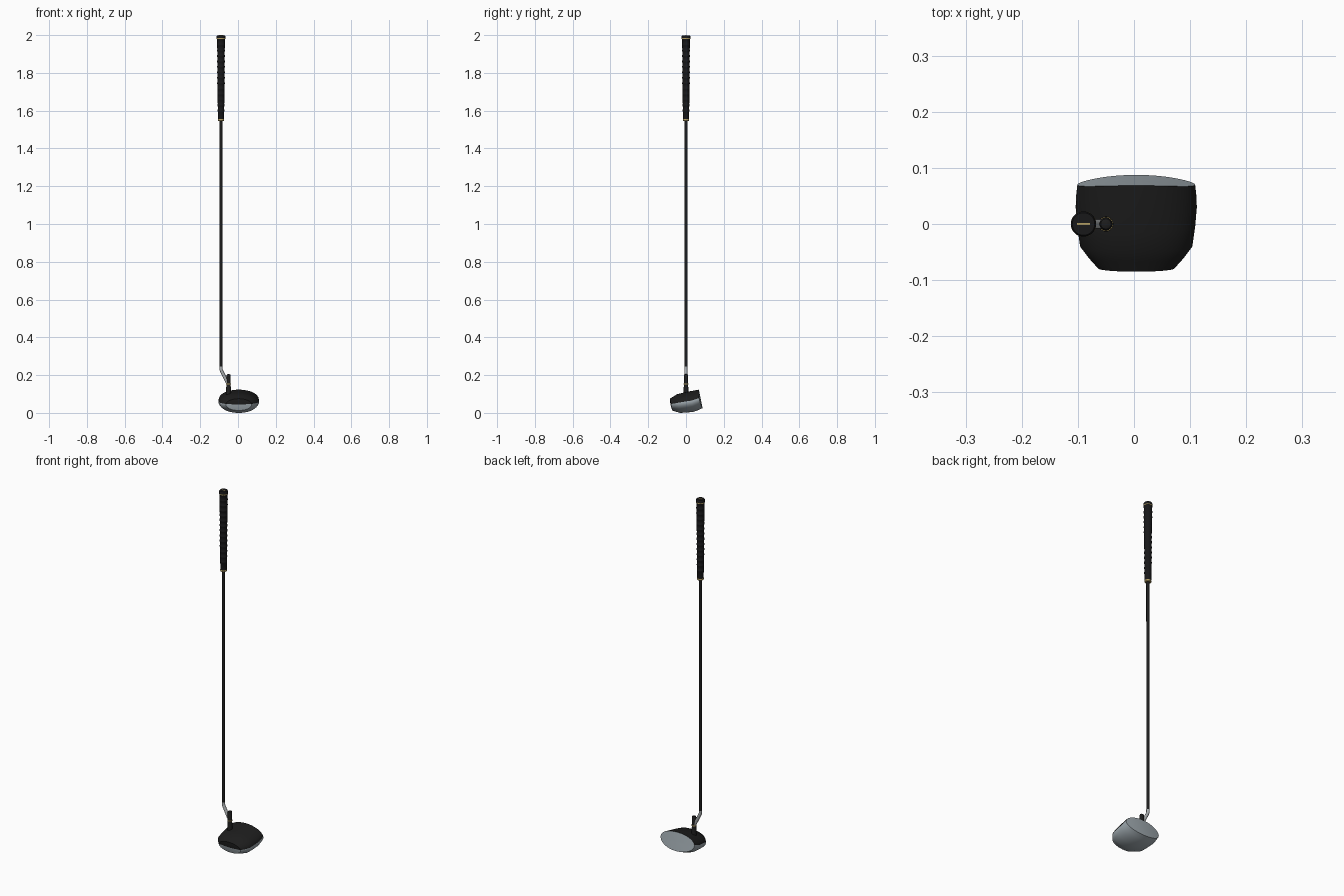
import bpy, bmesh, math
from mathutils import Vector

if "Cube" in bpy.data.objects:
    bpy.data.objects.remove(bpy.data.objects["Cube"])


def material(name, rgb):
    m = bpy.data.materials.new(name)
    m.diffuse_color = (*rgb, 1)
    m.use_nodes = True
    m.node_tree.nodes["Principled BSDF"].inputs["Base Color"].default_value = m.diffuse_color
    return m


BLACK = material("satin black", (0.012, 0.012, 0.012))
RUBBER = material("grip rubber", (0.009, 0.009, 0.010))
STEEL = material("brushed steel", (0.34, 0.39, 0.42))
CHROME = material("neck chrome", (0.40, 0.42, 0.43))
GOLD = material("gold trim", (0.45, 0.34, 0.12))


def finish(name, bm, mats, angle=35):
    bmesh.ops.recalc_face_normals(bm, faces=bm.faces)
    me = bpy.data.meshes.new(name)
    bm.to_mesh(me)
    bm.free()
    ob = bpy.data.objects.new(name, me)
    bpy.context.collection.objects.link(ob)
    for m in mats:
        me.materials.append(m)
    bpy.ops.object.select_all(action='DESELECT')
    ob.select_set(True)
    bpy.context.view_layer.objects.active = ob
    bpy.ops.object.shade_smooth_by_angle(angle=math.radians(angle))
    return ob


def bridge(bm, a, b):
    n = len(a)
    return [bm.faces.new((a[i], a[(i + 1) % n], b[(i + 1) % n], b[i])) for i in range(n)]


def lathe(name, x, profile, mat, n=32):
    """Turned part: profile is a list of (radius, z)."""
    bm = bmesh.new()
    rings = [[bm.verts.new((x + r * math.cos(2 * math.pi * i / n),
                            r * math.sin(2 * math.pi * i / n), z)) for i in range(n)]
             for r, z in profile]
    for a, b in zip(rings, rings[1:]):
        bridge(bm, a, b)
    bm.faces.new(rings[0])
    bm.faces.new(rings[-1])
    return finish(name, bm, [mat])


SX, HX = -0.09, -0.05   # shaft and hosel positions

# --- head: elliptical sections along y, tilted back, with bulged face
TILT = math.tan(math.radians(11))
# y, centre height, half width, half height
sections = [(0.078, 0.074, 0.105, 0.049), (0.055, 0.067, 0.107, 0.052),
            (0.030, 0.060, 0.108, 0.054), (-0.005, 0.0545, 0.105, 0.0525),
            (-0.040, 0.049, 0.100, 0.049), (-0.060, 0.046, 0.085, 0.040),
            (-0.079, 0.044, 0.068, 0.031)]
N = 64
bm = bmesh.new()


def head_ring(y, c, w, h, bulge):
    ring = []
    for i in range(N):
        a = 2 * math.pi * i / N
        dx, dz = w * math.cos(a), h * math.sin(a)
        ring.append(bm.verts.new((0.004 + dx, y - dz * TILT - bulge * (dx / 0.105) ** 2, c + dz)))
    return ring


rings = [head_ring(*s, 0.008 if k == 0 else 0.003 if k == 1 else 0)
         for k, s in enumerate(sections)]
black_rows = []
for a, b in zip(rings, rings[1:]):
    black_rows.append(bridge(bm, a, b))


def cap(ring, y, c, w, h, bulge, crown):
    """Close an end with shrinking rings; crown pushes the middle outward."""
    faces, prev = [], ring
    for f in (0.75, 0.5, 0.25):
        nxt = head_ring(y + crown * (1 - f * f), c, w * f, h * f, bulge)
        faces.append(bridge(bm, prev, nxt))
        prev = nxt
    mid = bm.verts.new((0.004, y + crown, c))
    faces.append([bm.faces.new((prev[i], prev[(i + 1) % N], mid)) for i in range(N)])
    return faces


cap(rings[0], *sections[0], 0.008, 0.0)
black_rows += cap(rings[-1], *sections[-1], 0.0, -0.003)
# crown black, sole and striking face steel
for row in black_rows:
    for i, f in enumerate(row):
        f.material_index = 1 if 1 <= i <= N // 2 - 2 else 0
finish("club_head", bm, [STEEL, BLACK])

# --- hosel with a gold ring
lathe("hosel", HX, [(0.0135, 0.085), (0.0125, 0.135), (0.0115, 0.14), (0.0115, 0.197),
                    (0.009, 0.203), (0.004, 0.205)], BLACK)
lathe("hosel_ring", HX, [(0.0128, 0.150), (0.0128, 0.155)], GOLD)

# --- bent chrome neck between hosel and shaft
bm = bmesh.new()
path = [(Vector((SX, 0, 0.245)), Vector((1, 0, 0))),
        (Vector((SX, 0, 0.230)), Vector((1, 0, 0.25))),
        (Vector((SX + 0.004, 0, 0.220)), Vector((1, 0, 0.5))),
        (Vector((HX, 0, 0.148)), Vector((1, 0, 0.5)))]
prev = None
for p, side in path:
    side.normalize()
    ring = [bm.verts.new(p + side * 0.0085 * math.cos(math.pi * i / 10)
                         + Vector((0, 0.0085 * math.sin(math.pi * i / 10), 0))) for i in range(20)]
    if prev:
        bridge(bm, prev, ring)
    else:
        bm.faces.new(ring)
    prev = ring
bm.faces.new(prev)
finish("neck", bm, [CHROME])

# --- shaft
lathe("shaft", SX, [(0.0075, 0.235), (0.0085, 1.56)], BLACK, 24)

# --- grip with raised ridges
profile = [(0.0165, 1.555)]
for k in range(13):
    z = 1.60 + k * 0.029
    r = 0.0165 + 0.004 * (z - 1.555) / 0.44
    profile += [(r, z - 0.006), (r + 0.0018, z - 0.003), (r + 0.0018, z + 0.003), (r, z + 0.006)]
profile += [(0.0205, 1.972), (0.0215, 1.974), (0.0225, 1.985), (0.0225, 1.994), (0.020, 1.9992)]
lathe("grip", SX, profile, RUBBER)
lathe("grip_lower_collar", SX, [(0.0150, 1.545), (0.0172, 1.548), (0.0172, 1.553), (0.0160, 1.557)], GOLD)
lathe("grip_upper_ring", SX, [(0.0227, 1.980), (0.0227, 1.984)], GOLD)

# --- gold alignment bar on the grip cap
bm = bmesh.new()
bmesh.ops.create_cube(bm, size=1)
bmesh.ops.scale(bm, vec=(0.024, 0.003, 0.002), verts=bm.verts)
bmesh.ops.translate(bm, vec=(SX, 0, 1.999), verts=bm.verts)
finish("grip_cap_bar", bm, [GOLD])
